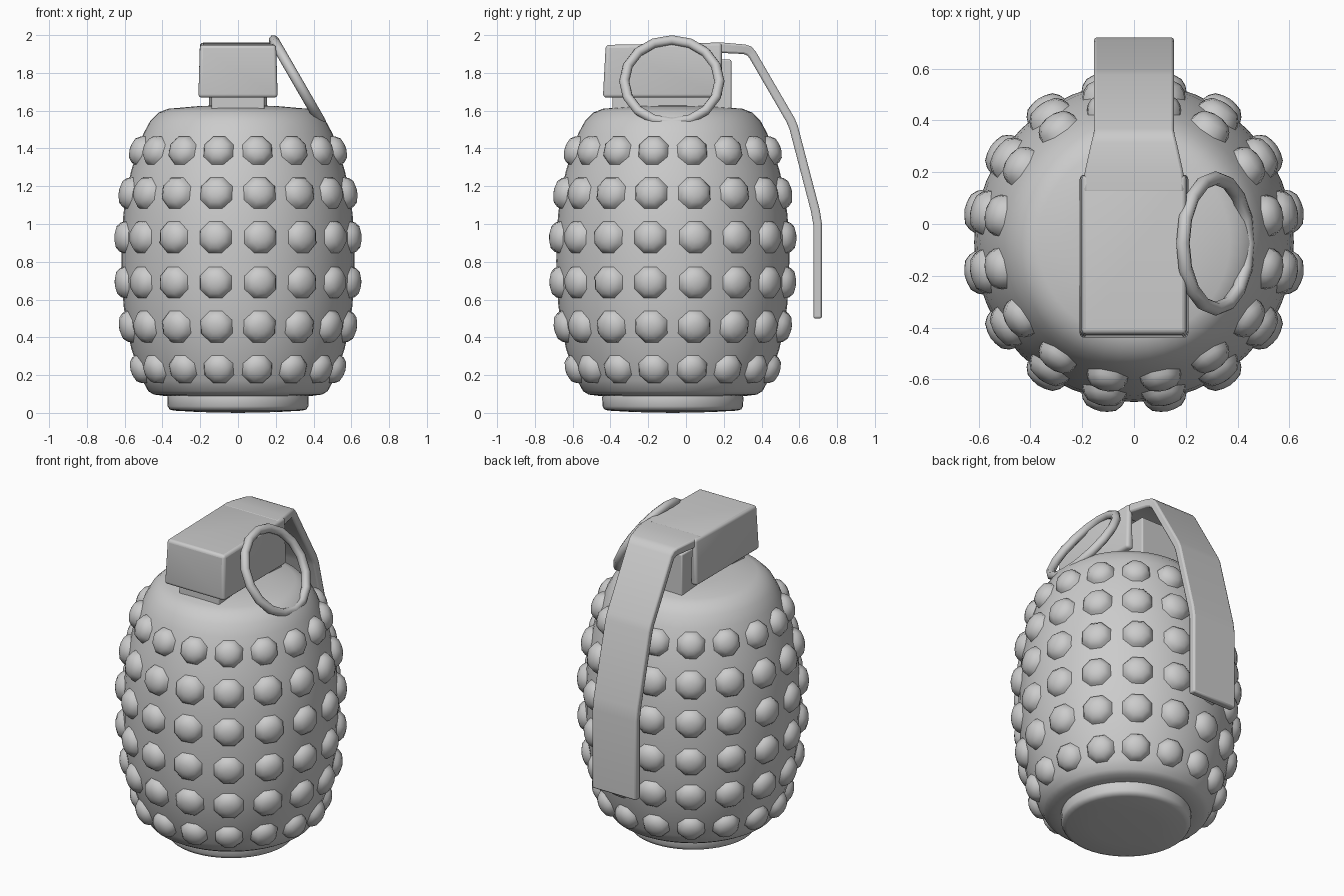
import bpy, bmesh, math
from mathutils import Vector

if "Cube" in bpy.data.objects:
    bpy.data.objects.remove(bpy.data.objects["Cube"])

CY = -0.07  # body axis offset in y


def finish(name, bm, bevel=0.0, angle=40):
    bmesh.ops.recalc_face_normals(bm, faces=bm.faces)
    me = bpy.data.meshes.new(name)
    bm.to_mesh(me)
    bm.free()
    ob = bpy.data.objects.new(name, me)
    bpy.context.collection.objects.link(ob)
    if bevel:
        m = ob.modifiers.new("bevel", 'BEVEL')
        m.width, m.segments, m.limit_method = bevel, 3, 'ANGLE'
    bpy.ops.object.select_all(action='DESELECT')
    ob.select_set(True)
    bpy.context.view_layer.objects.active = ob
    bpy.ops.object.shade_smooth_by_angle(angle=math.radians(angle))
    return ob


def lathe(name, profile, n=48):
    bm = bmesh.new()
    vs = [bm.verts.new((r, CY, z)) for r, z in profile]
    es = [bm.edges.new(p) for p in zip(vs, vs[1:])]
    bmesh.ops.spin(bm, geom=vs + es, cent=(0, CY, 0), axis=(0, 0, 1),
                   angle=math.tau, steps=n, use_duplicate=False)
    bmesh.ops.remove_doubles(bm, verts=bm.verts, dist=0.0005)
    return finish(name, bm, angle=50)


def add_box(bm, lo, hi):
    lo, hi = Vector(lo), Vector(hi)
    vs = bmesh.ops.create_cube(bm, size=1)["verts"]
    for v in vs:
        v.co = Vector((a + b) / 2 + c * (b - a) for a, b, c in zip(lo, hi, v.co))


# egg-shaped body
side = [(0.445, 0.097), (0.475, 0.115), (0.505, 0.17), (0.535, 0.25), (0.565, 0.34),
        (0.59, 0.455), (0.606, 0.57), (0.614, 0.69), (0.617, 0.8), (0.616, 0.93),
        (0.607, 1.05), (0.592, 1.165), (0.566, 1.28), (0.533, 1.39), (0.50, 1.48),
        (0.465, 1.545), (0.42, 1.59), (0.37, 1.61)]
lathe("body", [(0, 0.09), (0.39, 0.09)] + side + [(0.2, 1.625), (0, 1.63)])

# base plug
lathe("base_plug", [(0, 0.0), (0.2, 0.004), (0.34, 0.012), (0.362, 0.018),
                    (0.372, 0.035), (0.374, 0.08), (0.368, 0.11), (0, 0.11)])


def radius(z):
    for (r0, z0), (r1, z1) in zip(side, side[1:]):
        if z0 <= z <= z1:
            return r0 + (r1 - r0) * (z - z0) / (z1 - z0)


# rows of eight-sided studs
bm = bmesh.new()
dome = [(0.095, -0.015), (0.083, 0.014), (0.062, 0.036), (0.03, 0.046)]
for z in (0.23, 0.455, 0.69, 0.93, 1.165, 1.39):
    slope = (radius(z + 0.06) - radius(z - 0.06)) / 0.12
    size = 0.93 if z in (0.23, 1.39) else 1.0
    for i in range(16):
        a = math.tau * (i + 0.5) / 16
        out = Vector((math.cos(a), math.sin(a), 0))
        nrm = (out - Vector((0, 0, slope))).normalized()
        u = Vector((-math.sin(a), math.cos(a), 0))
        w = nrm.cross(u)
        c = out * radius(z) + Vector((0, CY, z))
        rings = []
        for r, h in dome:
            rings.append([bm.verts.new(c + nrm * h + (u * math.cos(t) + w * math.sin(t)) * r * size)
                          for t in (math.tau * (k + 0.5) / 8 for k in range(8))])
        for p, q in zip(rings, rings[1:]):
            for k in range(8):
                bm.faces.new((p[k], p[k - 1], q[k - 1], q[k]))
        tip = bm.verts.new(c + nrm * 0.05)
        for k in range(8):
            bm.faces.new((rings[-1][k], rings[-1][k - 1], tip))
finish("studs", bm, angle=60)

# neck block under the cap
bm = bmesh.new()
add_box(bm, (-0.14, -0.39, 1.58), (0.14, 0.24, 1.87))
finish("neck", bm, 0.008)

# folded cap: a hollow box open at the bottom and the back
bm = bmesh.new()
add_box(bm, (-0.21, -0.44, 1.67), (0.21, 0.19, 1.96))
bm.faces.ensure_lookup_table()
bm.normal_update()
opened = [f for f in bm.faces if f.normal.z < -0.9 or f.normal.y > 0.9]
bmesh.ops.delete(bm, geom=opened, context='FACES')
for v in bm.verts:
    if v.co.z > 1.9:
        v.co.x *= 0.96
        if v.co.y < 0:
            v.co += Vector((0, 0.015, -0.012))
cap = finish("cap", bm)
sol = cap.modifiers.new("sheet", 'SOLIDIFY')
sol.thickness, sol.offset = 0.05, -1
bev = cap.modifiers.new("bevel", 'BEVEL')
bev.width, bev.segments = 0.018, 3

# safety lever: outer and inner path points with half width
path = [(0.12, 1.96, 0.12, 1.905, 0.195), (0.2, 1.96, 0.2, 1.905, 0.19),
        (0.315, 1.95, 0.305, 1.90, 0.165), (0.345, 1.94, 0.322, 1.893, 0.158),
        (0.368, 1.915, 0.335, 1.88, 0.154), (0.575, 1.56, 0.532, 1.54, 0.154),
        (0.592, 1.52, 0.547, 1.505, 0.154), (0.708, 1.075, 0.662, 1.065, 0.154),
        (0.72, 1.0, 0.674, 0.995, 0.154), (0.72, 0.5, 0.674, 0.5, 0.154)]
bm = bmesh.new()
loops = [[bm.verts.new(p) for p in ((-w, yo, zo), (w, yo, zo), (w, yi, zi), (-w, yi, zi))]
         for yo, zo, yi, zi, w in path]
for p, q in zip(loops, loops[1:]):
    for k in range(4):
        bm.faces.new((p[k], p[k - 1], q[k - 1], q[k]))
bm.faces.new(loops[0])
bm.faces.new(loops[-1])
lever = finish("safety_lever", bm)
bev = lever.modifiers.new("bevel", 'BEVEL')
bev.width, bev.segments, bev.limit_method = 0.01, 2, 'ANGLE'
bev.angle_limit = math.radians(60)

# pull ring leaning against the cap
bpy.ops.mesh.primitive_torus_add(major_radius=0.252, minor_radius=0.027, major_segments=16,
                                 minor_segments=8, location=(0.315, -0.075, 1.755),
                                 rotation=(0, math.radians(60), 0))
ring = bpy.context.object
ring.name = "pull_ring"
bpy.ops.object.shade_smooth_by_angle(angle=math.radians(60))
